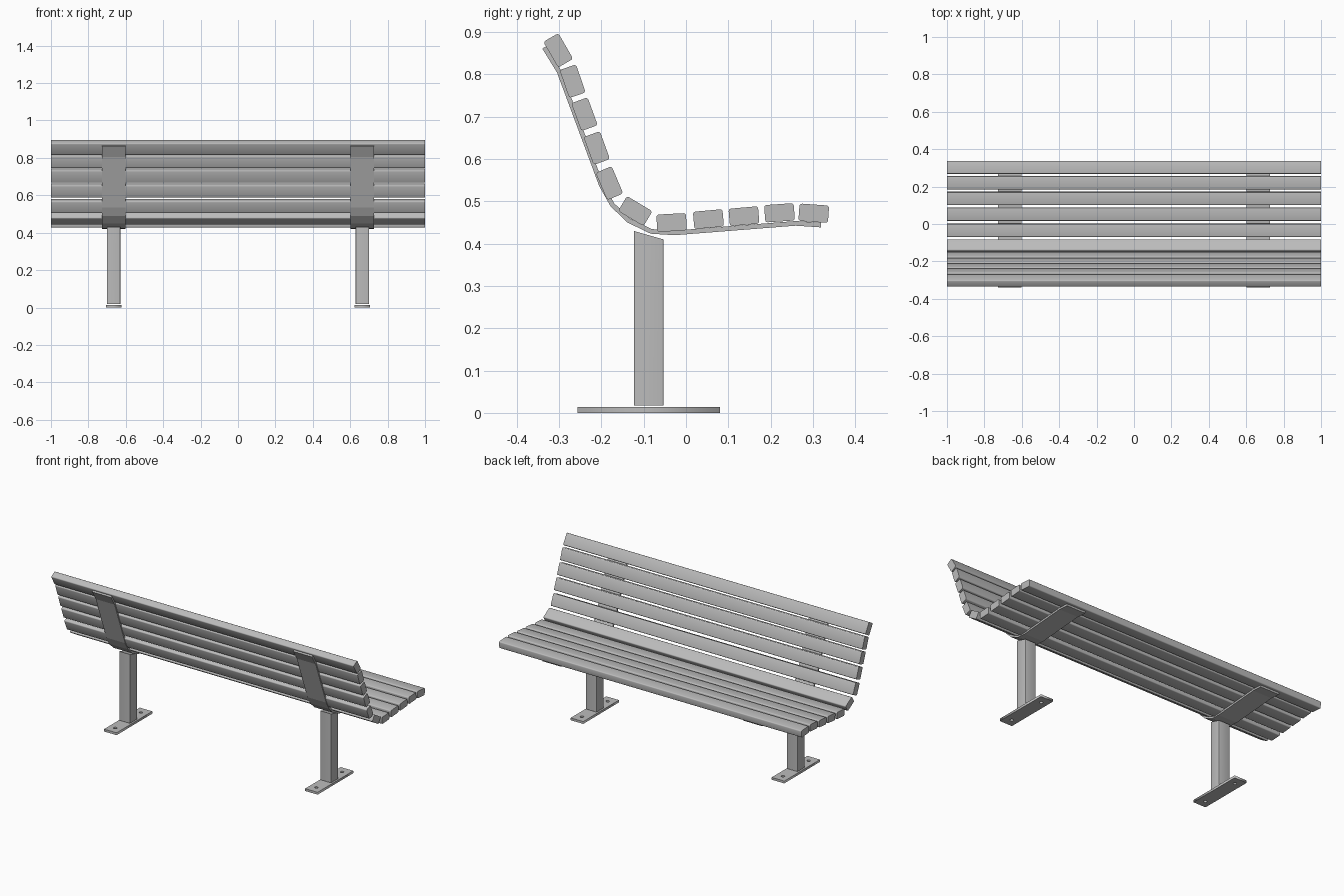
import bpy, bmesh
from math import radians, cos, sin, tau
from mathutils import Matrix, Vector

cube = bpy.data.objects.get("Cube")
if cube:
    bpy.data.objects.remove(cube, do_unlink=True)

GREY = (0.5, 0.5, 0.5, 1)
grey = bpy.data.materials.new("plain grey")
grey.use_nodes = True
grey.diffuse_color = GREY
grey.node_tree.nodes["Principled BSDF"].inputs["Base Color"].default_value = GREY


def add_object(name, mesh):
    mesh.materials.clear()
    mesh.materials.append(grey)
    obj = bpy.data.objects.new(name, mesh)
    bpy.context.collection.objects.link(obj)
    return obj


def bar(name, size, centre, axis, radius, tilt=0, top_slope=0):
    """Box with its long edges (along axis) rounded, tilted about x."""
    bm = bmesh.new()
    bmesh.ops.create_cube(bm, size=1)
    bmesh.ops.scale(bm, vec=size, verts=bm.verts)
    for v in bm.verts:
        if v.co.z > 0:
            v.co.z -= top_slope * v.co.y
    edges = [e for e in bm.edges
             if abs((e.verts[0].co - e.verts[1].co).normalized()[axis]) > 0.99]
    bmesh.ops.bevel(bm, geom=edges, offset=radius, segments=3,
                    profile=0.5, affect='EDGES')
    bm.transform(Matrix.Translation(centre) @ Matrix.Rotation(radians(tilt), 4, 'X'))
    mesh = bpy.data.meshes.new(name)
    bm.to_mesh(mesh)
    bm.free()
    obj = add_object(name, mesh)
    bpy.ops.object.select_all(action='DESELECT')
    obj.select_set(True)
    bpy.context.view_layer.objects.active = obj
    bpy.ops.object.shade_smooth_by_angle(angle=radians(35))
    return obj


# Slats: y, z, tilt, from the top of the back to the front of the seat
SLATS = [(-.302, .857, -60), (-.268, .784, -71), (-.24, .706, -70),
         (-.211, .626, -70), (-.181, .543, -67), (-.12, .477, -31),
         (-.034, .45, 3), (.053, .458, 5), (.137, .465, 5),
         (.221, .473, 4), (.302, .472, -4)]
for i, (y, z, tilt) in enumerate(SLATS):
    part = "back_slat" if i < 6 else "seat_slat"
    bar(f"{part}_{i + 1}", (2, .07, .041), (0, y, z), 0, .006, tilt)

# Centre line of the bent steel strap under the slats
STRAP = [(-.335, .864), (-.300, .807), (-.200, .538), (-.174, .492),
         (-.136, .455), (-.082, .429), (-.027, .4255), (.259, .448), (.319, .444)]


def strap(name, x, width=.125):
    bm = bmesh.new()
    rows = [[bm.verts.new((x + s * width / 2, y, z)) for s in (-1, 1)] for y, z in STRAP]
    for a, b in zip(rows, rows[1:]):
        bm.faces.new((a[0], a[1], b[1], b[0]))
    mesh = bpy.data.meshes.new(name)
    bm.to_mesh(mesh)
    bm.free()
    mod = add_object(name, mesh).modifiers.new("thickness", 'SOLIDIFY')
    mod.thickness, mod.offset, mod.use_even_offset = .011, 0, True


def foot_plate(name, x, y, width=.083, length=.337, height=.014):
    """Flat plate with two bolt holes, made from a filled outline."""
    w, l = width / 2, length / 2
    loops = [[(-w, -l), (w, -l), (w, l), (-w, l)]]
    for side in (-1, 1):
        loops.append([(.01 * cos(k * tau / 16), side * .121 + .01 * sin(k * tau / 16))
                      for k in range(16)])
    curve = bpy.data.curves.new(name + "_outline", 'CURVE')
    curve.dimensions, curve.fill_mode = '2D', 'BOTH'
    curve.extrude = height / 2
    for loop in loops:
        spline = curve.splines.new('POLY')
        spline.points.add(len(loop) - 1)
        for point, (px, py) in zip(spline.points, loop):
            point.co = (px, py, 0, 1)
        spline.use_cyclic_u = True
    outline = bpy.data.objects.new(name + "_outline", curve)
    mesh = bpy.data.meshes.new_from_object(outline)
    bpy.data.objects.remove(outline)
    bpy.data.curves.remove(curve)
    mesh.transform(Matrix.Translation(Vector((x, y, height / 2))))
    add_object(name, mesh)


# Supports, one on each side
for side, label in ((1, "left"), (-1, "right")):
    x = side * .665
    strap(f"{label}_strap", x)
    bar(f"{label}_post", (.072, .07, .402), (x, -.088, .219), 2, .004, 0, .286)
    foot_plate(f"{label}_foot_plate", x, -.088)
